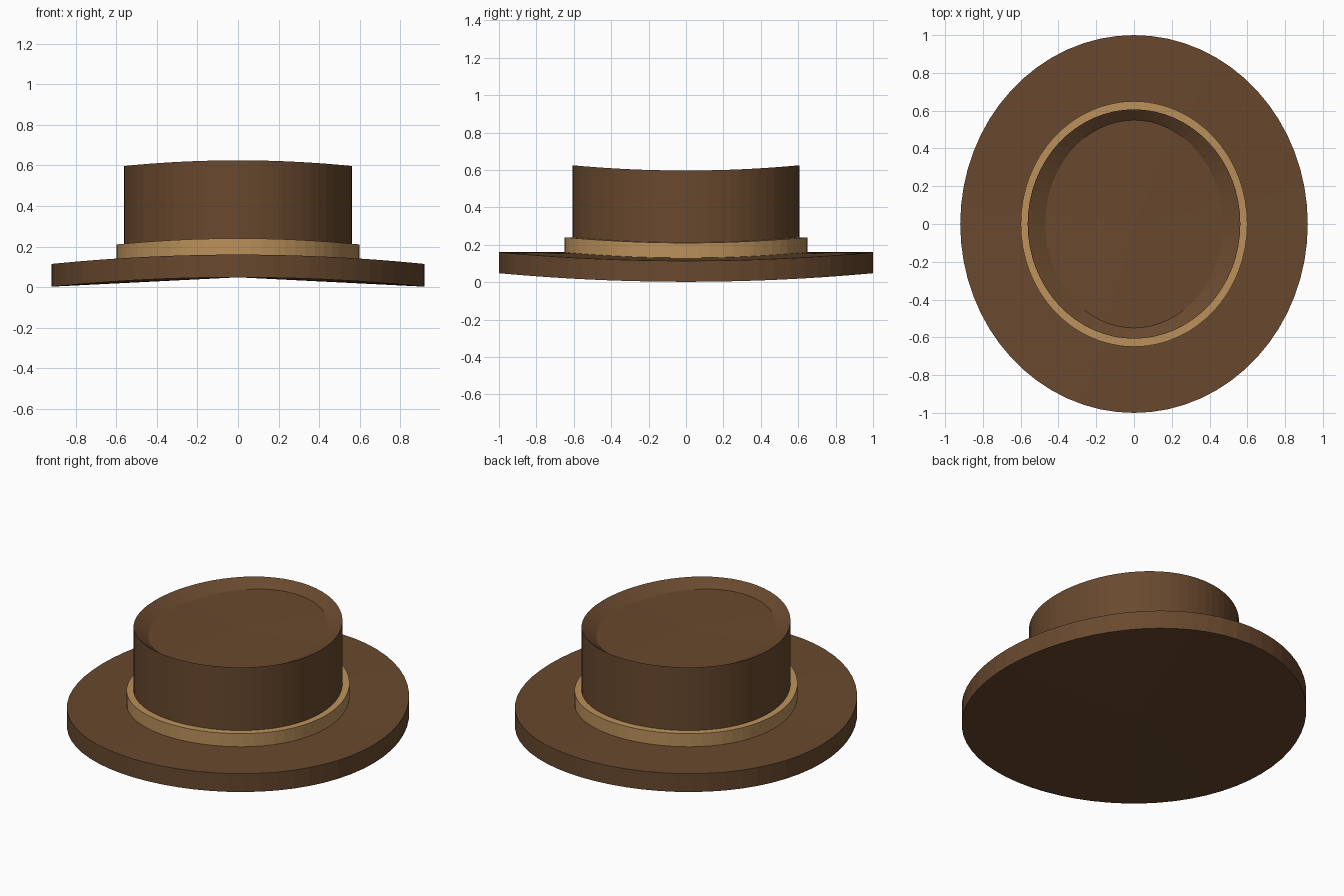
import bpy, bmesh, math

if "Cube" in bpy.data.objects:
    bpy.data.objects.remove(bpy.data.objects["Cube"])

SEG = 64
SAG = 0.05   # how far the sides droop, per unit of half width


def material(name, rgb):
    m = bpy.data.materials.new(name)
    m.diffuse_color = (*rgb, 1.0)
    m.use_nodes = True
    m.node_tree.nodes["Principled BSDF"].inputs["Base Color"].default_value = m.diffuse_color
    return m


brown = material("brown felt", (0.140, 0.066, 0.027))
tan = material("tan ribbon", (0.50, 0.285, 0.105))


def lathe(name, mat, rings, cap_start=False, cap_end=False):
    """Skin oval rings (half width, half depth, height); sides droop with width."""
    bm = bmesh.new()
    loops = []
    for rx, ry, z in rings:
        loop = []
        for i in range(SEG):
            t = 2 * math.pi * i / SEG
            droop = SAG * rx * math.cos(t) ** 2
            loop.append(bm.verts.new((rx * math.cos(t), ry * math.sin(t), z - droop)))
        loops.append(loop)
    for a, b in zip(loops, loops[1:]):
        for i in range(SEG):
            j = (i + 1) % SEG
            bm.faces.new((a[i], a[j], b[j], b[i]))
    # fan caps with a centre point at the undrooped height
    for use, loop, z, flip in ((cap_start, loops[0], rings[0][2], True),
                               (cap_end, loops[-1], rings[-1][2], False)):
        if use:
            c = bm.verts.new((0, 0, z))
            for i in range(SEG):
                p, q = loop[i], loop[(i + 1) % SEG]
                bm.faces.new((c, q, p) if flip else (c, p, q))
    mesh = bpy.data.meshes.new(name)
    bm.to_mesh(mesh)
    bm.free()
    mesh.materials.append(mat)
    ob = bpy.data.objects.new(name, mesh)
    bpy.context.collection.objects.link(ob)
    return ob


# wide oval brim
lathe("brim", brown, [(0.92, 1.0, 0.048), (0.92, 1.0, 0.16)], True, True)

# ribbon around the foot of the crown
lathe("hat_band", tan, [(0.60, 0.65, 0.13), (0.60, 0.65, 0.24), (0.55, 0.60, 0.24)])

# crown with a sunken top
lathe("crown", brown, [(0.563, 0.607, 0.14), (0.563, 0.607, 0.625),
                       (0.557, 0.602, 0.622), (0.47, 0.55, 0.578)], False, True)
